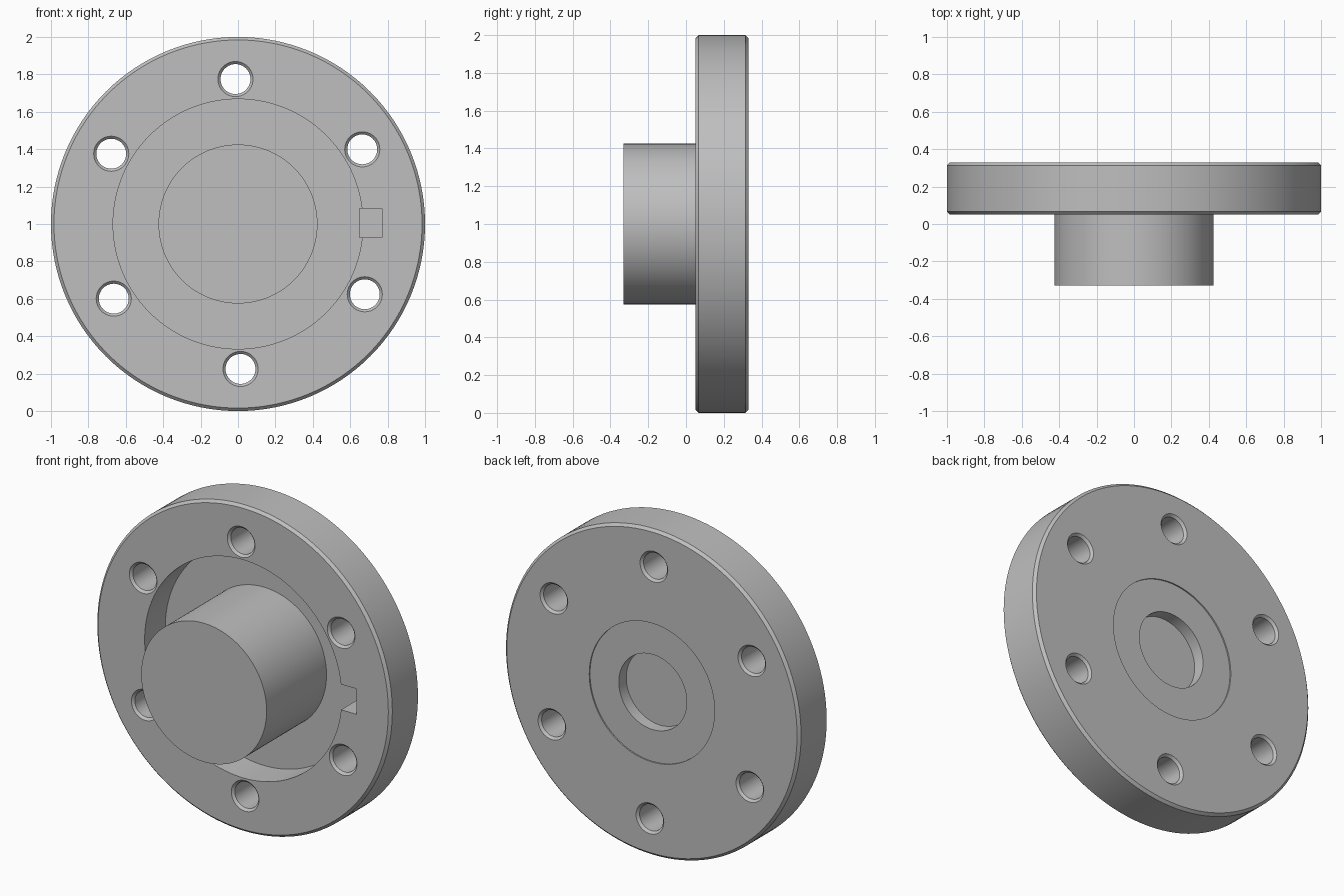
import bpy, bmesh, math
from mathutils import Matrix, Vector

cube = bpy.data.objects.get("Cube")
if cube:
    bpy.data.objects.remove(cube, do_unlink=True)

CENTRE = Vector((0, 0, 1))

steel = bpy.data.materials.new("grey_steel")
steel.use_nodes = True
GREY = (0.52, 0.52, 0.52, 1)
steel.diffuse_color = GREY
steel.node_tree.nodes["Principled BSDF"].inputs["Base Color"].default_value = GREY


def finish(name, bm):
    bmesh.ops.recalc_face_normals(bm, faces=bm.faces)
    mesh = bpy.data.meshes.new(name)
    bm.to_mesh(mesh)
    bm.free()
    mesh.materials.append(steel)
    obj = bpy.data.objects.new(name, mesh)
    bpy.context.collection.objects.link(obj)
    return obj


def lathe(name, profile, centre=CENTRE, steps=128, closed=False):
    """Turn (radius, y) points about an axis along y."""
    bm = bmesh.new()
    verts = [bm.verts.new((r, y, 0)) for r, y in profile]
    pairs = list(zip(verts, verts[1:]))
    if closed:
        pairs.append((verts[-1], verts[0]))
    edges = [bm.edges.new(p) for p in pairs]
    bmesh.ops.spin(bm, geom=verts + edges, cent=(0, 0, 0), axis=(0, 1, 0),
                   angle=math.tau, steps=steps, use_duplicate=False)
    bmesh.ops.remove_doubles(bm, verts=bm.verts, dist=1e-5)
    bmesh.ops.translate(bm, verts=bm.verts, vec=centre)
    return finish(name, bm)


def cut(target, cutter):
    mod = target.modifiers.new(cutter.name, 'BOOLEAN')
    mod.operation = 'DIFFERENCE'
    mod.solver = 'EXACT'
    mod.object = cutter
    cutter.hide_render = True
    bpy.context.view_layer.objects.active = target
    bpy.ops.object.modifier_apply(modifier=mod.name)
    bpy.data.objects.remove(cutter, do_unlink=True)


FRONT, FLOOR, BACK = 0.05, 0.25, 0.33
BEVEL = 0.016
HUB_R, RECESS_R = 0.425, 0.668

# Flange disc with chamfered rim, front recess and seat for the hub
flange = lathe("flange_disc", [
    (HUB_R, BACK), (1 - BEVEL, BACK), (1, BACK - BEVEL),
    (1, FRONT + BEVEL), (1 - BEVEL, FRONT), (RECESS_R, FRONT),
    (RECESS_R, FLOOR), (HUB_R, FLOOR)], closed=True)

# Hub with a shallow bore in its back face
hub = lathe("hub", [
    (0, -0.33), (HUB_R, -0.33), (HUB_R, BACK - 0.008),
    (0.23, BACK - 0.008), (0.23, FLOOR), (0, FLOOR)])

# Six bolt holes, chamfered at both ends
HOLE, WIDE, LIP = 0.08, 0.094, 0.014
for i in range(6):
    a = math.radians(91 + 60 * i)
    pos = CENTRE + Vector((math.cos(a), 0, math.sin(a))) * 0.775
    cutter = lathe("bolt_hole_cutter", [
        (0, FRONT - 0.05), (WIDE, FRONT - 0.05), (WIDE, FRONT),
        (HOLE, FRONT + LIP), (HOLE, BACK - LIP), (WIDE, BACK),
        (WIDE, BACK + 0.05), (0, BACK + 0.05)], centre=pos, steps=40)
    cut(flange, cutter)

# Key slot at the edge of the recess
bm = bmesh.new()
bmesh.ops.create_cube(bm, size=1, matrix=Matrix.Translation((0.71, 0.14, 1.005))
                      @ Matrix.Diagonal((0.12, 0.28, 0.156, 1)))
cut(flange, finish("key_slot_cutter", bm))

# Smooth round walls, sharp rims
for obj in (flange, hub):
    bpy.ops.object.select_all(action='DESELECT')
    obj.select_set(True)
    bpy.context.view_layer.objects.active = obj
    bpy.ops.object.shade_smooth_by_angle(angle=math.radians(25))
